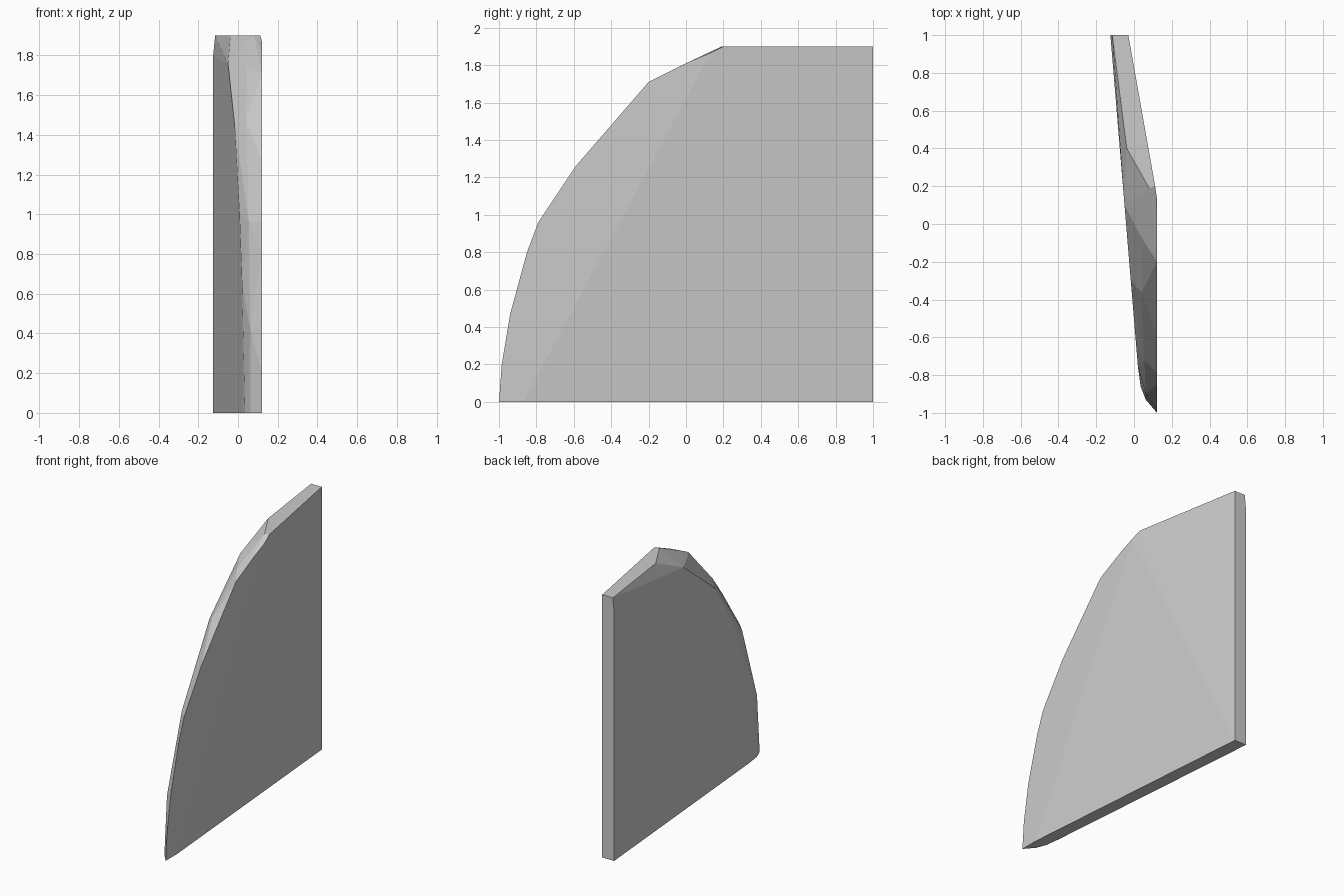
import bpy, bmesh

if "Cube" in bpy.data.objects:
    bpy.data.objects.remove(bpy.data.objects["Cube"])

# curved front edge on the right side (y, z), all at the same x
edge = [(-1, 0), (-0.985, 0.2), (-0.94, 0.47), (-0.85, 0.8), (-0.79, 0.96),
        (-0.59, 1.26), (-0.24, 1.66), (-0.2, 1.71), (0, 1.81), (0.13, 1.865),
        (-0.87, 0)]
points = [(0.122, y, z) for y, z in edge]

# start of the bevel on the flat, slanted left face (y, z)
inner = [(-0.75, 0), (-0.75, 0.65), (-0.6, 1.0), (-0.3, 1.45), (0.1, 1.76), (1, 0), (1, 1.8)]
points += [(-0.042 - 0.083 * y, y, z) for y, z in inner]

# rounded middle of the bevel
points += [(0.035, -0.86, 0), (0.062, -0.93, 0), (0.062, -0.9, 0.42),
           (0.055, -0.72, 0.96), (0.04, -0.36, 1.48), (0.045, -0.08, 1.74)]

# flat top and the back edge
points += [(-0.115, 1, 1.9), (-0.03, 1, 1.9), (-0.03, 1, 0),
           (-0.038, 0.4, 1.9), (0.03, 0.28, 1.9), (0.08, 0.19, 1.9), (0.112, 0.2, 1.9)]

# the panel is convex, so wrap the section points in one hull
bm = bmesh.new()
for p in points:
    bm.verts.new(p)
res = bmesh.ops.convex_hull(bm, input=bm.verts)
bmesh.ops.delete(bm, geom=[v for v in bm.verts if not v.link_faces], context='VERTS')
bmesh.ops.recalc_face_normals(bm, faces=bm.faces)
mesh = bpy.data.meshes.new("curved_panel")
bm.to_mesh(mesh)
bm.free()
panel = bpy.data.objects.new("curved_panel", mesh)
bpy.context.collection.objects.link(panel)
